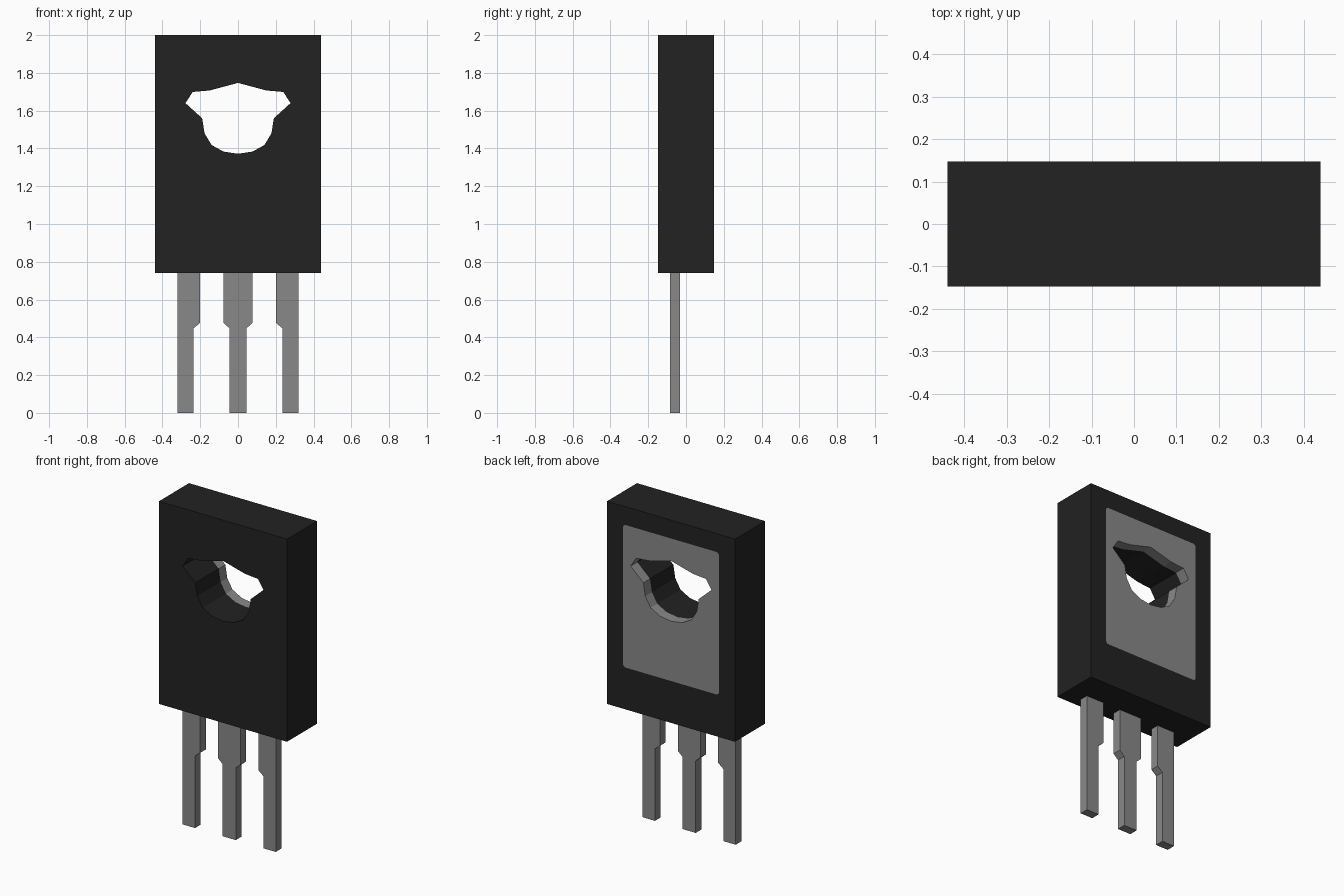
import bpy, bmesh, math

if "Cube" in bpy.data.objects:
    bpy.data.objects.remove(bpy.data.objects["Cube"], do_unlink=True)


def material(name, rgb, roughness):
    m = bpy.data.materials.new(name)
    m.use_nodes = True
    m.diffuse_color = (*rgb, 1)
    bsdf = next(n for n in m.node_tree.nodes if n.type == 'BSDF_PRINCIPLED')
    bsdf.inputs["Base Color"].default_value = (*rgb, 1)
    bsdf.inputs["Roughness"].default_value = roughness
    return m


black = material("black plastic", (0.016, 0.016, 0.016), 0.6)
silver = material("tinned metal", (0.25, 0.25, 0.25), 0.5)


def prism(name, outline, y0, y1, mat=None):
    """Extrude an (x, z) outline from y0 to y1."""
    bm = bmesh.new()
    face = bm.faces.new([bm.verts.new((x, y0, z)) for x, z in outline])
    ext = bmesh.ops.extrude_face_region(bm, geom=[face])
    moved = [g for g in ext["geom"] if isinstance(g, bmesh.types.BMVert)]
    bmesh.ops.translate(bm, verts=moved, vec=(0, y1 - y0, 0))
    bmesh.ops.recalc_face_normals(bm, faces=bm.faces[:])
    mesh = bpy.data.meshes.new(name)
    bm.to_mesh(mesh)
    bm.free()
    ob = bpy.data.objects.new(name, mesh)
    bpy.context.collection.objects.link(ob)
    if mat:
        mesh.materials.append(mat)
    return ob


def rect(x0, x1, z0, z1, r=0.0, steps=4):
    """Rectangle outline, with optional rounded corners."""
    if not r:
        return [(x0, z0), (x1, z0), (x1, z1), (x0, z1)]
    pts = []
    corners = [(x1 - r, z1 - r), (x0 + r, z1 - r), (x0 + r, z0 + r), (x1 - r, z0 + r)]
    for i, (cx, cz) in enumerate(corners):
        for s in range(steps + 1):
            a = math.pi / 2 * (i + s / steps)
            pts.append((cx + r * math.cos(a), cz + r * math.sin(a)))
    return pts


def cut(ob, cutter):
    mod = ob.modifiers.new("cut", 'BOOLEAN')
    mod.operation = 'DIFFERENCE'
    mod.solver = 'EXACT'
    mod.object = cutter
    bpy.context.view_layer.objects.active = ob
    bpy.ops.object.modifier_apply(modifier=mod.name)


HALF_W, HALF_D, BOTTOM, TOP = 0.44, 0.147, 0.74, 2.0
PLATE_Y = 0.082

# Mounting hole: right half of the outline, mirrored
half = [(0, 1.747), (0.15, 1.707), (0.24, 1.699), (0.278, 1.64), (0.19, 1.56),
        (0.177, 1.48), (0.14, 1.418), (0.076, 1.383), (0, 1.372)]
hole = half + [(-x, z) for x, z in half[-2:0:-1]]

# Body, with a recess in the back for the metal plate
plate_outline = rect(-0.33, 0.33, 1.0, 1.886, 0.02)
body = prism("body", rect(-HALF_W, HALF_W, BOTTOM, TOP), -HALF_D, HALF_D, black)
heat_plate = prism("heat_plate", plate_outline, PLATE_Y, HALF_D, silver)
recess_cutter = prism("recess_cutter", plate_outline, PLATE_Y, 0.3)
hole_cutter = prism("hole_cutter", hole, -0.3, 0.3)
cut(body, recess_cutter)
cut(body, hole_cutter)
cut(heat_plate, hole_cutter)
for helper in (recess_cutter, hole_cutter):
    bpy.data.objects.remove(helper, do_unlink=True)

# Leads: wide at the body, stepping down to narrow pins
LEAD_TOP, STEP_HI, STEP_LO = BOTTOM + 0.01, 0.477, 0.448
outer = [(0.235, 0), (0.32, 0), (0.32, LEAD_TOP), (0.2, LEAD_TOP),
         (0.2, STEP_HI), (0.235, STEP_LO)]
side = [(0.045, 0), (0.045, STEP_LO), (0.078, STEP_HI), (0.078, LEAD_TOP)]
centre = side + [(-x, z) for x, z in reversed(side)]
for name, outline in (("left_lead", outer), ("centre_lead", centre),
                      ("right_lead", [(-x, z) for x, z in outer])):
    prism(name, outline, -0.086, -0.031, silver)
